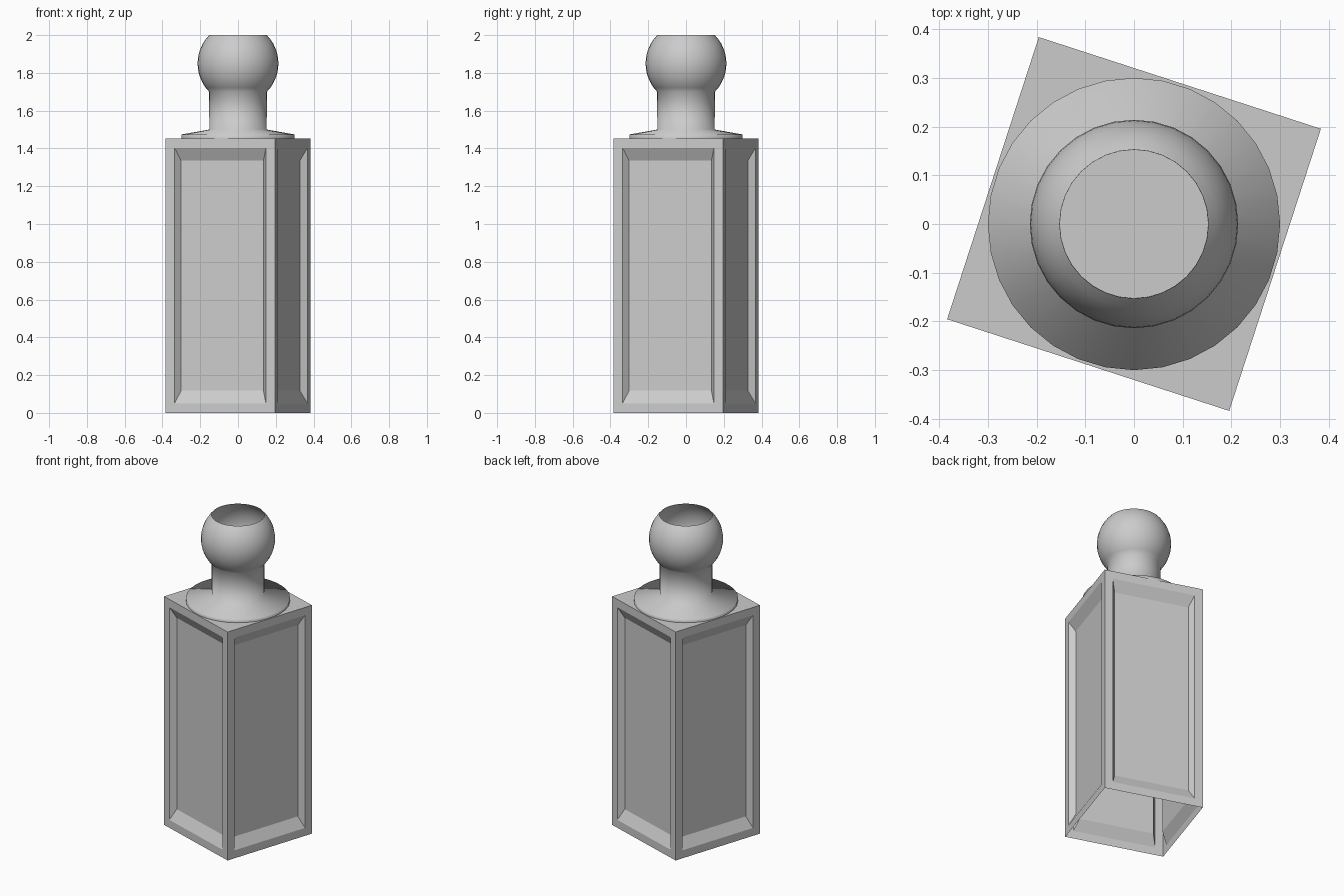
import bpy, bmesh, math
from mathutils import Vector, Matrix

if "Cube" in bpy.data.objects:
    bpy.data.objects.remove(bpy.data.objects["Cube"])

WIDTH, HEIGHT = 0.609, 1.453


def add_object(name, bm):
    mesh = bpy.data.meshes.new(name)
    bm.to_mesh(mesh)
    bm.free()
    obj = bpy.data.objects.new(name, mesh)
    bpy.context.collection.objects.link(obj)
    return obj


# Square post body, open underneath, with a recessed panel on each side
bm = bmesh.new()
bmesh.ops.create_cube(bm, size=1)
bmesh.ops.scale(bm, vec=(WIDTH, WIDTH, HEIGHT), verts=bm.verts)
bmesh.ops.translate(bm, vec=(0, 0, HEIGHT / 2), verts=bm.verts)
bm.normal_update()
bottom = [f for f in bm.faces if f.normal.z < -0.5]
bmesh.ops.delete(bm, geom=bottom, context='FACES_ONLY')
sides = [f for f in bm.faces if abs(f.normal.z) < 0.5]
for face in sides:
    normal = face.normal.copy()
    bmesh.ops.inset_individual(bm, faces=[face], thickness=0.071)
    panel = bmesh.ops.extrude_discrete_faces(bm, faces=[face])["faces"][0]
    centre = panel.calc_center_median()
    for v in panel.verts:
        v.co = centre + (v.co - centre) * 0.9 - normal * 0.035
bmesh.ops.rotate(bm, cent=(0, 0, 0), verts=bm.verts,
                 matrix=Matrix.Rotation(math.radians(-18), 3, 'Z'))
add_object("post_body", bm)

# Turned cap: flared collar, neck and ball with an open top
BALL_R, BALL_Z = 0.214, 1.85
profile = [(0.3, HEIGHT), (0.3, 1.474), (0.152, 1.5)]
for i in range(13):
    a = math.radians(-44.5 + 89 * i / 12)
    profile.append((BALL_R * math.cos(a), BALL_Z + BALL_R * math.sin(a)))
bm = bmesh.new()
verts = [bm.verts.new((r, 0, z)) for r, z in profile]
edges = [bm.edges.new(pair) for pair in zip(verts, verts[1:])]
bmesh.ops.spin(bm, geom=verts + edges, cent=(0, 0, 0), axis=(0, 0, 1),
               angle=math.tau, steps=32, use_merge=True)
bmesh.ops.remove_doubles(bm, verts=bm.verts, dist=1e-5)
bmesh.ops.recalc_face_normals(bm, faces=bm.faces)
bm.normal_update()
# Keep the skin facing outwards
if sum(f.normal.dot(Vector((f.calc_center_median().x, f.calc_center_median().y, 0)))
       for f in bm.faces) < 0:
    bmesh.ops.reverse_faces(bm, faces=bm.faces)
for f in bm.faces:
    f.smooth = True
add_object("ball_finial", bm)
